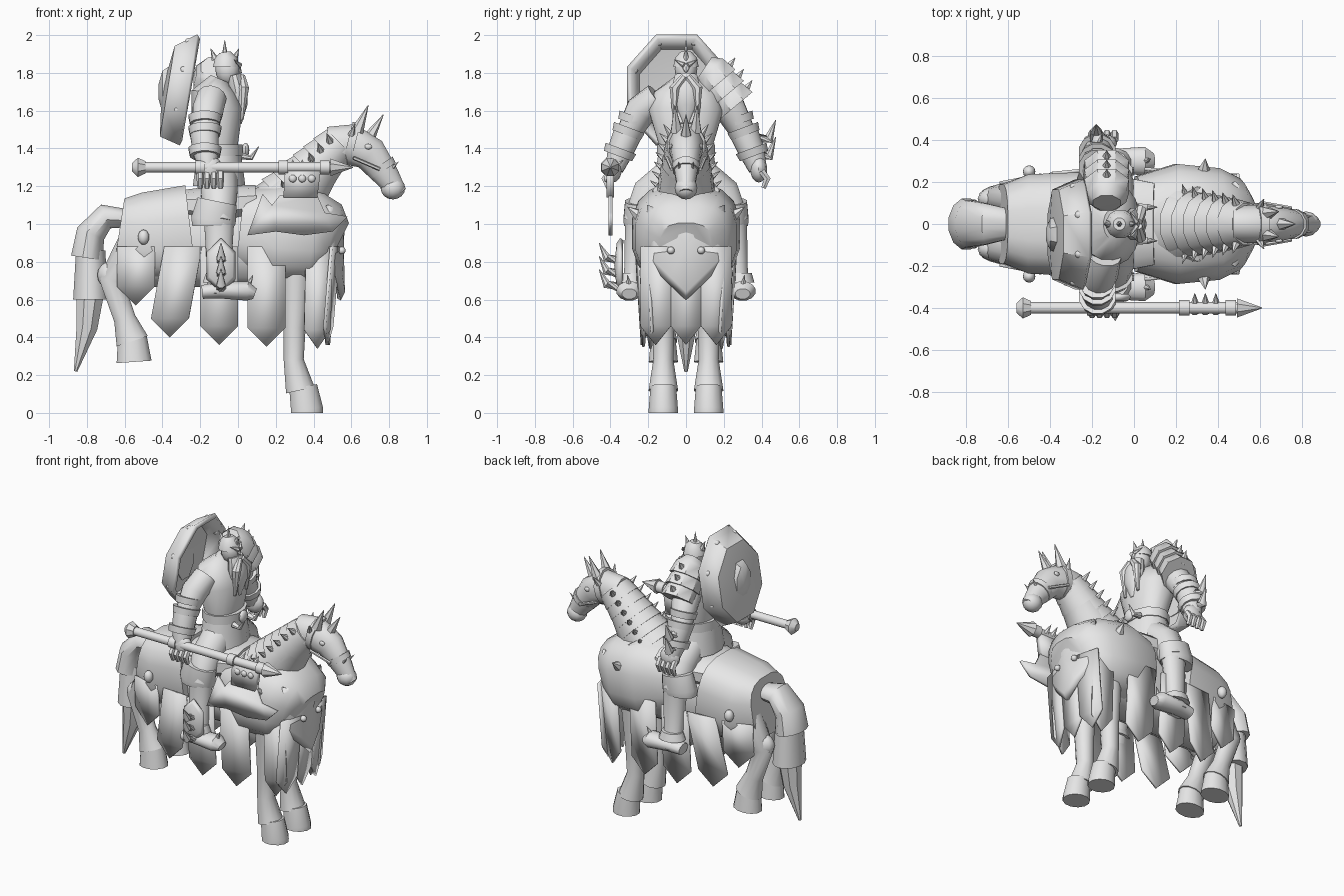
import bpy, bmesh, math
from mathutils import Vector

if "Cube" in bpy.data.objects:
    bpy.data.objects.remove(bpy.data.objects["Cube"])

colour = (.8, .8, .8, 1)
grey = bpy.data.materials.new("plain_grey")
grey.use_nodes = True
grey.diffuse_color = colour
grey.node_tree.nodes["Principled BSDF"].inputs["Base Color"].default_value = colour
parts = []
SIDES = (("left", 1), ("right", -1))


def finish(name, bm, thickness=0):
    bmesh.ops.recalc_face_normals(bm, faces=bm.faces[:])
    mesh = bpy.data.meshes.new(name)
    bm.to_mesh(mesh)
    bm.free()
    mesh.materials.append(grey)
    obj = bpy.data.objects.new(name, mesh)
    bpy.context.collection.objects.link(obj)
    parts.append(obj)
    if thickness:
        solid = obj.modifiers.new("thickness", "SOLIDIFY")
        solid.thickness = thickness
        solid.offset = 0


def loft(name, centres, radii, flat=1, sides=12, power=1):
    """Skin rings along a path; flat is the depth of a ring over its width."""
    bm = bmesh.new()
    rings = []
    last = len(centres) - 1
    for i, (centre, radius) in enumerate(zip(centres, radii)):
        along = (centres[min(i + 1, last)] - centres[max(i - 1, 0)]).normalized()
        across = Vector((1, 0, 0)) if abs(along.y) > .9 else Vector((0, 1, 0))
        across = (across - along * across.dot(along)).normalized()
        up = along.cross(across) * flat
        ring = []
        for k in range(sides):
            angle = math.tau * (k + .5) / sides
            c, d = [math.copysign(abs(w) ** power, w) for w in (math.cos(angle), math.sin(angle))]
            ring.append(bm.verts.new(centre + (across * c + up * d) * radius))
        rings.append(ring)
    for lower, upper in zip(rings, rings[1:]):
        for k in range(sides):
            bm.faces.new((lower[k - 1], lower[k], upper[k], upper[k - 1]))
    bm.faces.new(rings[0])
    bm.faces.new(rings[-1])
    finish(name, bm)


def sweep(name, points, y=0, s=1, **shape):
    """Loft through (x, z, radius) at a fixed y, or (x, z, radius, y)."""
    centres = [Vector((p[0], s * (p[3] if len(p) > 3 else y), p[1])) for p in points]
    loft(name, centres, [p[2] for p in points], **shape)


def spike(name, base, tip, radius, sides=6):
    loft(name, [Vector(base), Vector(tip)], [radius, radius / 20], sides=sides)


def blob(name, centre, size):
    bm = bmesh.new()
    bmesh.ops.create_uvsphere(bm, u_segments=12, v_segments=8, radius=1)
    for vert in bm.verts:
        vert.co = [c + v * r for c, v, r in zip(centre, vert.co, size)]
    finish(name, bm)


def plate(name, outline, thickness=.015):
    bm = bmesh.new()
    bm.faces.new([bm.verts.new(point) for point in outline])
    finish(name, bm, thickness)


def dome(name, outline, centre, thickness=.02, rim=.82, swell=.6):
    """Plate with a rim that swells towards its centre."""
    bm = bmesh.new()
    middle = Vector(centre)
    flat_middle = sum(map(Vector, outline), Vector()) / len(outline)
    outer = [bm.verts.new(point) for point in outline]
    lift = (middle - flat_middle) * swell
    inner = [bm.verts.new(flat_middle.lerp(vert.co, rim) + lift) for vert in outer]
    peak = bm.verts.new(middle)
    for k in range(len(outer)):
        bm.faces.new((outer[k - 1], outer[k], inner[k], inner[k - 1]))
        bm.faces.new((inner[k - 1], inner[k], peak))
    finish(name, bm, thickness)


def strip(name, place, half, bottom, lean=0):
    """Pointed hanging cloth; place turns (offset, height) into a position."""
    top, corner = .88, bottom + .1
    outline = [(lean - half, top), (-half, corner), (0, bottom), (half, corner), (lean + half, top)]
    plate(name, [place(offset, z) for offset, z in outline])


def flank(x, z):
    """Half width of the draped cloth, narrowing towards both ends."""
    return .21 + z / 16 - (x + .05) ** 2 / 5


# Draped horse body and saddle
sweep("horse_body", [(-.6, .9, .2), (.45, .9, .2)], flat=1.2, power=.8)
sweep("rump_cloth", [(-.63, .95, .19), (-.5, .93, .24), (-.25, .96, .25)], sides=16, power=.7)
sweep("chest_cloth", [(.01, .97, .23), (.2, .95, .29), (.4, .93, .27), (.49, .91, .22), (.53, .89, .14)],
      flat=.93, sides=16, power=.75)
sweep("neck_collar", [(.24, 1.02, .25), (.33, 1.16, .18)], sides=14)
sweep("saddle", [(-.3, 1.1, .18), (-.1, 1.1, .24), (.1, 1.12, .2)], flat=.45, power=.8)

# Hanging cloth strips all round
for side, s in SIDES:
    for label, x, half, bottom, lean in (("rear", -.54, .1, .57, 0), ("haunch", -.36, .1, .4, .07),
                                         ("middle", -.1, .1, .36, 0), ("shoulder", .15, .1, .35, 0),
                                         ("fore", .42, .07, .34, .01)):
        strip(f"{side}_{label}_strip", lambda o, z: (x + o, s * flank(x + o, z), z), half, bottom, lean)
    strip(f"{side}_breast_strip", lambda o, z: (.44 + z / 12 - o * s / 4, s * .16 + o, z), .08, .36)
    strip(f"{side}_tail_strip", lambda o, z: (-.62, s * .1 + o, z), .09, .6)
    blob(f"{side}_rump_stud", (-.5, s * .25, .93), (.03, .03, .04))
    blob(f"{side}_breast_stud", (.55, s * .08, .86), (.02, .02, .02))
    spike(f"{side}_chest_spike", (.33, s * .24, 1.04), (.34, s * .31, 1.09), .04)
strip("centre_breast_strip", lambda o, z: (.45 + z / 12, o, z), .08, .36)

# Pointed breastplate wrapped around the chest
half_outline = [(0, 1.07), (.1, 1.06), (.2, 1.1), (.2, .8), (.1, .7), (0, .6)]
outline = half_outline + [(-y, z) for y, z in half_outline[-2:0:-1]]
dome("breastplate", [(.535 - y * y * 1.5, y, z) for y, z in outline], (.55, 0, .88))

# Horse legs and hooves
for side, s in SIDES:
    sweep(f"{side}_foreleg", [(.31, .8, .085), (.3, .45, .06), (.295, .28, .055), (.33, .12, .08)], y=.12, s=s)
    sweep(f"{side}_fore_hoof", [(.345, .14, .07), (.365, .02, .08), (.365, 0, .08)], y=.12, s=s, flat=1.1)
    sweep(f"{side}_hind_leg", [(-.52, .9, .1), (-.67, .7, .06), (-.6, .5, .05), (-.56, .38, .075)],
          y=.12, s=s, flat=1.2)
    sweep(f"{side}_hind_hoof", [(-.56, .41, .065), (-.55, .27, .08)], y=.12, s=s, flat=1.2)
    blob(f"{side}_hock", (-.67, s * .12, .73), (.075, .055, .075))

# Three-piece tail
sweep("tail_base", [(-.58, 1.03, .07), (-.7, 1.04, .1), (-.78, .95, .115), (-.8, .82, .125)], flat=.7)
sweep("tail_middle", [(-.78, .86, .1), (-.78, .6, .12)], flat=.8)
sweep("tail_tip", [(-.78, .65, .08), (-.8, .45, .06), (-.86, .22, .01)], sides=8)

# Neck with overlapping armour bands and side spikes
sweep("horse_neck", [(.25, 1.08, .16), (.37, 1.23, .14), (.48, 1.37, .11), (.58, 1.42, .09)])
bands = 6
for i in range(bands):
    t = i / (bands - 1)
    x, z, radius = .27 + t * .24, 1.15 + t / 4, .17 - t / 20
    sweep(f"neck_band_{i}", [(x - .03, z - .03, radius), (x + .03, z + .03, radius * .86)])
    reach = radius * .7
    for side, s in SIDES:
        spike(f"{side}_neck_spike_{i}", (x - .02, s * reach, z + .03), (x - .04, s * (radius + .02), z + .08), .025)

# Horse head, bridle, ears and brow spikes
sweep("horse_head", [(.48, 1.41, .09), (.6, 1.42, .095), (.7, 1.37, .08), (.79, 1.25, .058), (.85, 1.16, .04)],
      flat=1.2)
blob("horse_muzzle", (.82, 0, 1.19), (.065, .06, .06))
sweep("nose_band", [(.75, 1.31, .075), (.77, 1.28, .07)], flat=1.15)
sweep("brow_band", [(.58, 1.43, .103), (.62, 1.42, .103)], flat=1.15)
spike("brow_spike", (.69, 0, 1.45), (.77, 0, 1.58), .035)
for side, s in SIDES:
    spike(f"{side}_ear", (.63, s * .05, 1.49), (.69, s * .06, 1.63), .035)
    spike(f"{side}_cheek_spike", (.6, s * .08, 1.47), (.62, s * .12, 1.53), .02)
    spike(f"{side}_nose_spike", (.8, s * .03, 1.28), (.85, s * .04, 1.33), .015)
    blob(f"{side}_horse_eye", (.69, s * .08, 1.41), (.02, .01, .015))
    sweep(f"{side}_cheek_strap", [(.61, 1.35, .01, .1), (.75, 1.29, .01, .075)], s=s, sides=6)

# Rider legs, knee cuffs and boots
for side, s in SIDES:
    sweep(f"{side}_thigh", [(-.1, 1.25, .1, .08), (-.1, 1.16, .1, .19), (-.1, 1, .08, .26)], s=s)
    sweep(f"{side}_knee_cuff", [(-.11, 1.12, .075), (-.13, 1.02, .085), (-.13, .99, .08)], y=.25, s=s, flat=1.45)
    sweep(f"{side}_shin", [(-.1, 1, .065, .26), (-.1, .7, .05, .28), (-.1, .62, .06, .3)], s=s, flat=1.25)
    sweep(f"{side}_boot_cuff", [(-.1, .74, .06), (-.1, .69, .075)], y=.29, s=s, flat=1.2)
    sweep(f"{side}_boot", [(-.19, .64, .05), (-.1, .65, .06), (.05, .645, .07), (.09, .63, .04)],
          y=.3, s=s, flat=.75)
    spike(f"{side}_toe_spike", (.05, s * .3, .67), (.08, s * .31, .73), .02)

# Horned guard on the right shin
dome("right_shin_guard", [(-.09 + .08 * math.sin(a), -.34, .78 + .14 * math.cos(a))
                          for a in [math.tau * k / 6 for k in range(6)]], (-.09, -.37, .78))
for i in range(3):
    z = .66 + i * .07
    sweep(f"shin_horn_{i}", [(-.09, z, .03, -.34), (-.09, z + .02, .025, -.42), (-.09, z + .1, .002, -.46)],
          sides=8)

# Rider trunk, belt and kilt
sweep("torso", [(-.1, 1.2, .14), (-.1, 1.4, .14), (-.11, 1.6, .2), (-.13, 1.7, .17), (-.1, 1.77, .07)],
      flat=.7, sides=16, power=.9)
sweep("belt", [(-.1, 1.36, .16), (-.1, 1.42, .16)], flat=.8)
sweep("kilt", [(-.1, 1.38, .15), (-.1, 1.2, .18)], flat=.8)
blob("belt_buckle", (.04, 0, 1.39), (.02, .04, .04))
for side, s in SIDES:
    sweep(f"{side}_belt_horn", [(.02, 1.36, .02), (.07, 1.35, .015), (.11, 1.41, .002)], y=.08, s=s, sides=8)

# Rider head, helmet, beard and moustache
blob("head", (-.055, 0, 1.82), (.065, .06, .085))
sweep("helmet", [(-.065, 1.83, .07), (-.065, 1.88, .06), (-.07, 1.91, .03)])
spike("nose", (0, 0, 1.82), (.02, 0, 1.8), .02)
for label, offset, height in (("front", .05, 1.93), ("middle", 0, 1.975), ("rear", -.05, 1.93)):
    spike(f"{label}_helmet_spike", (offset - .07, 0, 1.87), (offset * 1.5 - .07, 0, height), .02)
sweep("beard", [(-.02, 1.79, .06), (0, 1.71, .08), (.01, 1.63, .065), (.01, 1.53, .015)], flat=.65)
for side, s in SIDES:
    spike(f"{side}_brow", (.01, s * .01, 1.84), (-.02, s * .06, 1.87), .015)
    sweep(f"{side}_moustache", [(.02, 1.78, .02, .01), (.03, 1.72, .03, .06), (.02, 1.55, .01, .06)], s=s, sides=8)

# Rider arms, flared bands and hands
for side, s in SIDES:
    sweep(f"{side}_upper_arm", [(-.14, 1.67, .08, .15), (-.16, 1.6, .085, .24), (-.18, 1.47, .065, .31)], s=s)
    sweep(f"{side}_forearm", [(-.18, 1.5, .08, .3), (-.17, 1.38, .07, .35), (-.16, 1.29, .05, .38)], s=s)
    for label, y, z in (("upper", .27, 1.57), ("elbow", .3, 1.51), ("wrist", .345, 1.4)):
        sweep(f"{side}_{label}_band", [(-.175, z, .09, y), (-.175, z - .04, .082, y + .015)], s=s)
    blob(f"{side}_palm", (-.15, s * .385, 1.29), (.07, .045, .07))
    for i in range(4):
        x = i / 28 - .2
        sweep(f"{side}_finger_{i}", [(x, 1.28, .02, .4), (x, 1.24, .02, .43), (x, 1.19, .014, .41)],
              s=s, sides=6)
for label, z in (("upper", 1.45), ("lower", 1.36)):
    sweep(f"{label}_gauntlet_horn", [(-.18, z, .035, .36), (-.18, z, .03, .44), (-.18, z + .1, .002, .475)], sides=8)

# Layered spiked pauldron on the left shoulder
for i in range(3):
    y, z = .13 + i * .045, 1.78 - i * .06
    sweep(f"pauldron_layer_{i}", [(-.13, z + .05, .07, y - .03), (-.13, z + .03, .1, y), (-.13, z - .03, .115, y + .05)],
          sides=8)
    spike(f"pauldron_spike_{i}", (-.13, y + .08, z + .03), (-.13, y + .13, z + .1), .035)

# Tilted domed shield carried on the back
corners = 8
shield_angles = [math.tau * (k + .5) / corners for k in range(corners)]


def shield_point(angle, scale=1):
    z = 1.71 + scale * .305 * math.cos(angle)
    return (z / 6 - .54, -.05 + scale * .27 * math.sin(angle), z)


dome("shield", [shield_point(angle) for angle in shield_angles], (-.39, -.05, 1.7), .03, swell=.8)
sweep("shield_boss", [(-.36, 1.7, .1), (-.4, 1.7, .08), (-.42, 1.7, .03)], y=-.05, flat=1.5, sides=8)
for i, angle in enumerate(shield_angles):
    x, y, z = shield_point(angle, .9)
    blob(f"shield_rivet_{i}", (x - .05, y, z), (.02, .02, .02))

# Long axe held at the right side
level, reach = 1.3, -.4
sweep("axe_handle", [(-.53, level, .028), (.5, level, .028)], y=reach)
sweep("axe_pommel", [(-.56, level, .025), (-.53, level, .055), (-.49, level, .035)], y=reach, sides=8)
for label, x in (("grip", -.2), ("neck", .24), ("tip", .46)):
    sweep(f"axe_{label}_collar", [(x - .025, level, .038), (x + .025, level, .038)], y=reach)
spike("axe_point", (.49, reach, level), (.61, reach, level), .05, 8)
plate("axe_neck", [(x, reach, z) for x, z in ((.25, level), (.44, level), (.42, 1.14), (.24, 1.14))], .04)
plate("axe_blade", [(x, reach, z) for x, z in ((.22, 1.15), (.42, 1.15), (.46, 1.06), (.58, 1.04), (.5, .96),
                                              (.35, .94), (.2, .96), (.05, .94), (.13, 1.16), (.18, 1.1))], .02)
for i in range(3):
    x = .29 + i / 20
    blob(f"axe_stud_{i}", (x, reach - .02, 1.24), (.02, .015, .02))
    spike(f"axe_spike_{i}", (x, reach + .02, level), (x, reach + .07, level + .04), .02)

bpy.ops.object.select_all(action="DESELECT")
for obj in parts:
    obj.select_set(True)
bpy.context.view_layer.objects.active = parts[0]
bpy.ops.object.shade_smooth_by_angle(angle=math.radians(40))
